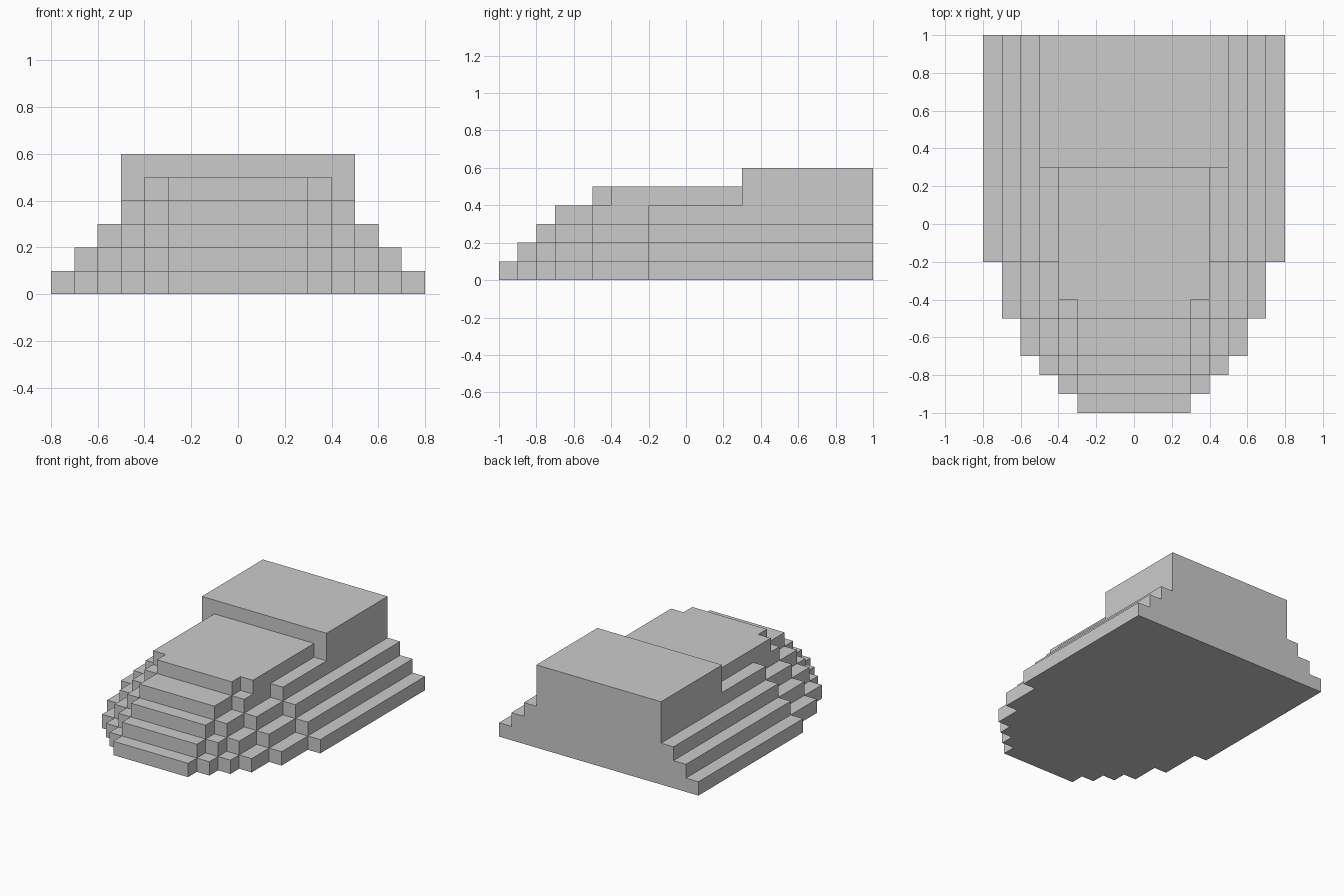
import bpy, bmesh

if "Cube" in bpy.data.objects:
    bpy.data.objects.remove(bpy.data.objects["Cube"])

S = 0.1  # grid step

# Each layer, bottom to top: (half width, front-most y) in grid steps
LAYERS = [
    [(8, -2), (7, -5), (6, -7), (5, -8), (4, -9), (3, -10)],
    [(7, -2), (6, -5), (5, -7), (4, -8), (3, -9)],
    [(6, -2), (5, -5), (4, -7), (3, -8)],
    [(5, -2), (4, -5), (3, -7)],
    [(5, 3), (4, -4), (3, -5)],
    [(5, 3)],
]
BACK = 10


def filled(i, j, k):
    """True when grid cell (i, j, k) is inside the stepped body."""
    if not 0 <= k < len(LAYERS) or j >= BACK:
        return False
    return any(-w <= i < w and j >= y for w, y in LAYERS[k])


def add_side(bm, cell, axis, sign):
    """Add the outward face of a cell on one side."""
    u, v = (axis + 1) % 3, (axis + 2) % 3
    corners = [(0, 0), (1, 0), (1, 1), (0, 1)]
    if sign < 0:
        corners.reverse()
    verts = []
    for a, b in corners:
        p = list(cell)
        p[axis] += 1 if sign > 0 else 0
        p[u] += a
        p[v] += b
        verts.append(bm.verts.new([c * S for c in p]))
    bm.faces.new(verts)


# Outer skin of the stepped body
bm = bmesh.new()
for k in range(len(LAYERS)):
    for i in range(-8, 8):
        for j in range(-10, BACK):
            if not filled(i, j, k):
                continue
            for axis in range(3):
                for sign in (-1, 1):
                    n = [i, j, k]
                    n[axis] += sign
                    if not filled(*n):
                        add_side(bm, (i, j, k), axis, sign)

# Weld the cells and merge coplanar faces into clean flats
bmesh.ops.remove_doubles(bm, verts=bm.verts, dist=0.001)
bmesh.ops.dissolve_limit(bm, angle_limit=0.01, verts=bm.verts, edges=bm.edges)

mesh = bpy.data.meshes.new("stepped_body")
bm.to_mesh(mesh)
bm.free()
body = bpy.data.objects.new("stepped_body", mesh)
bpy.context.collection.objects.link(body)
